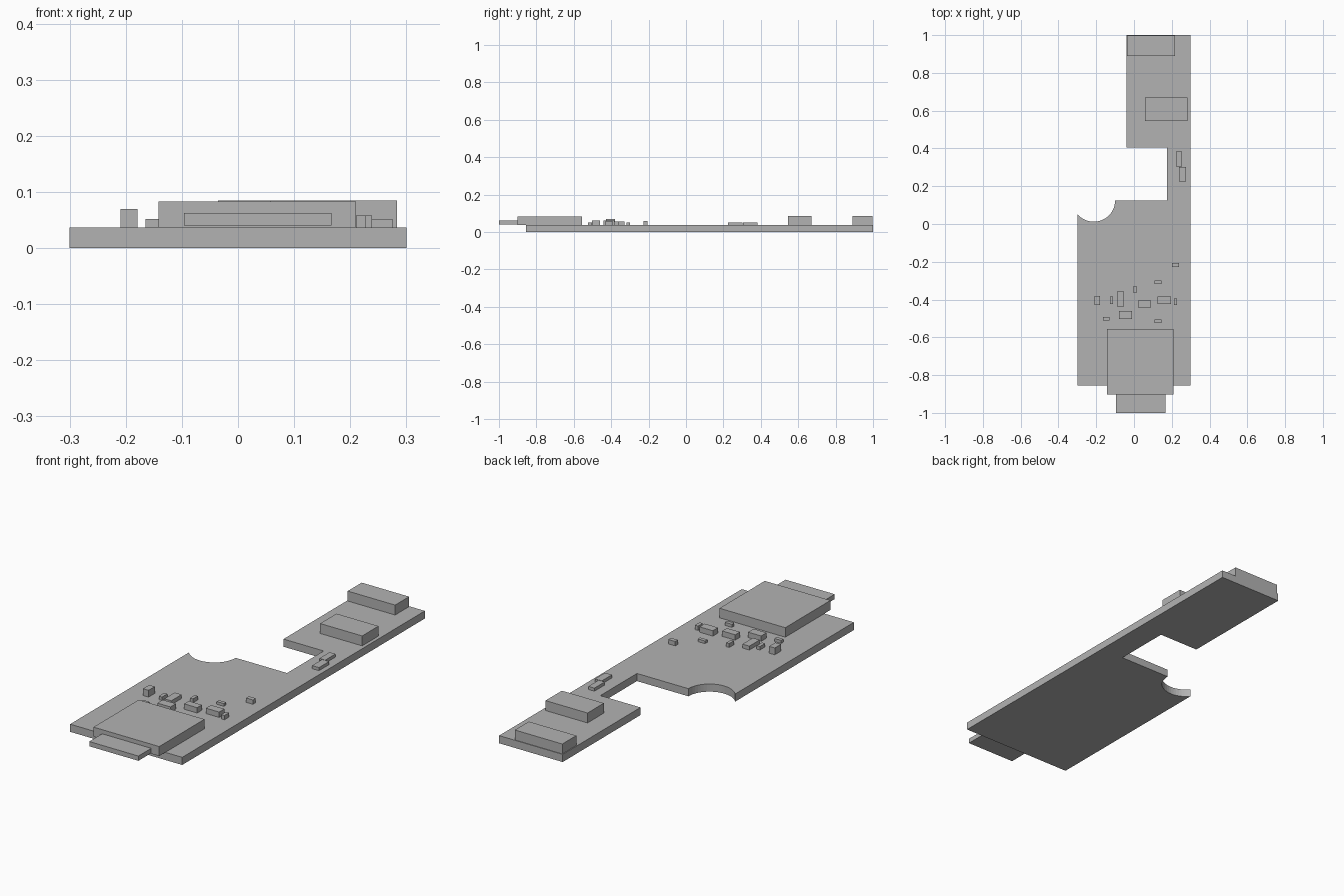
import bpy, bmesh, math

cube = bpy.data.objects.get("Cube")
if cube:
    bpy.data.objects.remove(cube, do_unlink=True)

grey = bpy.data.materials.new("plain_grey")
grey.use_nodes = True
COLOUR = (0.45, 0.45, 0.45, 1)
grey.diffuse_color = COLOUR
grey.node_tree.nodes["Principled BSDF"].inputs["Base Color"].default_value = COLOUR

TOP = 0.037  # upper face of the board


def prism(name, outline, z0, z1):
    """Extrude a counter-clockwise outline from z0 to z1."""
    bm = bmesh.new()
    base = bm.faces.new([bm.verts.new((x, y, z0)) for x, y in outline])
    new = bmesh.ops.extrude_face_region(bm, geom=[base], use_keep_orig=True)["geom"]
    bmesh.ops.translate(bm, vec=(0, 0, z1 - z0),
                        verts=[v for v in new if isinstance(v, bmesh.types.BMVert)])
    bmesh.ops.recalc_face_normals(bm, faces=bm.faces)
    mesh = bpy.data.meshes.new(name)
    bm.to_mesh(mesh)
    bm.free()
    mesh.materials.append(grey)
    obj = bpy.data.objects.new(name, mesh)
    bpy.context.collection.objects.link(obj)
    return obj


def box(name, x0, x1, y0, y1, z1, z0=TOP):
    return prism(name, [(x0, y0), (x1, y0), (x1, y1), (x0, y1)], z0, z1)


# Circuit board with a rectangular side cutout and a round notch
cx, cy, r = -0.213, 0.125, 0.113
end = -math.pi + math.acos((cx + 0.3) / r)
steps = 20
notch = [(cx + r * math.cos(end * i / steps), cy + r * math.sin(end * i / steps))
         for i in range(steps + 1)]
board = [(-0.3, -0.855), (0.3, -0.855), (0.3, 1), (-0.04, 1), (-0.04, 0.405),
         (0.175, 0.405), (0.175, 0.125)] + notch
prism("circuit_board", board, 0, TOP)

# Plug at the front edge
box("plug_housing", -0.142, 0.21, -0.902, -0.556, 0.083)
box("plug_tongue", -0.096, 0.167, -1, -0.9, 0.063, 0.04)

# Large blocks at the back
box("rear_connector", -0.036, 0.218, 0.89, 0.997, 0.085)
box("rear_block", 0.058, 0.283, 0.545, 0.67, 0.085)

# Small surface components: centre x, centre y, width, depth, top
chips = [
    (0.238, 0.344, 0.032, 0.078, 0.052), (0.257, 0.264, 0.037, 0.077, 0.052),
    (0.220, -0.216, 0.037, 0.021, 0.058), (0.127, -0.308, 0.038, 0.018, 0.05),
    (0.006, -0.346, 0.016, 0.037, 0.056), (-0.194, -0.404, 0.03, 0.048, 0.07),
    (-0.119, -0.403, 0.017, 0.04, 0.054), (-0.071, -0.396, 0.037, 0.079, 0.056),
    (0.055, -0.423, 0.07, 0.036, 0.063), (0.160, -0.403, 0.071, 0.04, 0.063),
    (0.220, -0.412, 0.017, 0.036, 0.058), (-0.045, -0.481, 0.07, 0.042, 0.063),
    (-0.147, -0.501, 0.035, 0.018, 0.052), (0.127, -0.514, 0.038, 0.018, 0.052),
]
for i, (x, y, w, d, top) in enumerate(chips, 1):
    box(f"chip_{i}", x - w / 2, x + w / 2, y - d / 2, y + d / 2, top)
